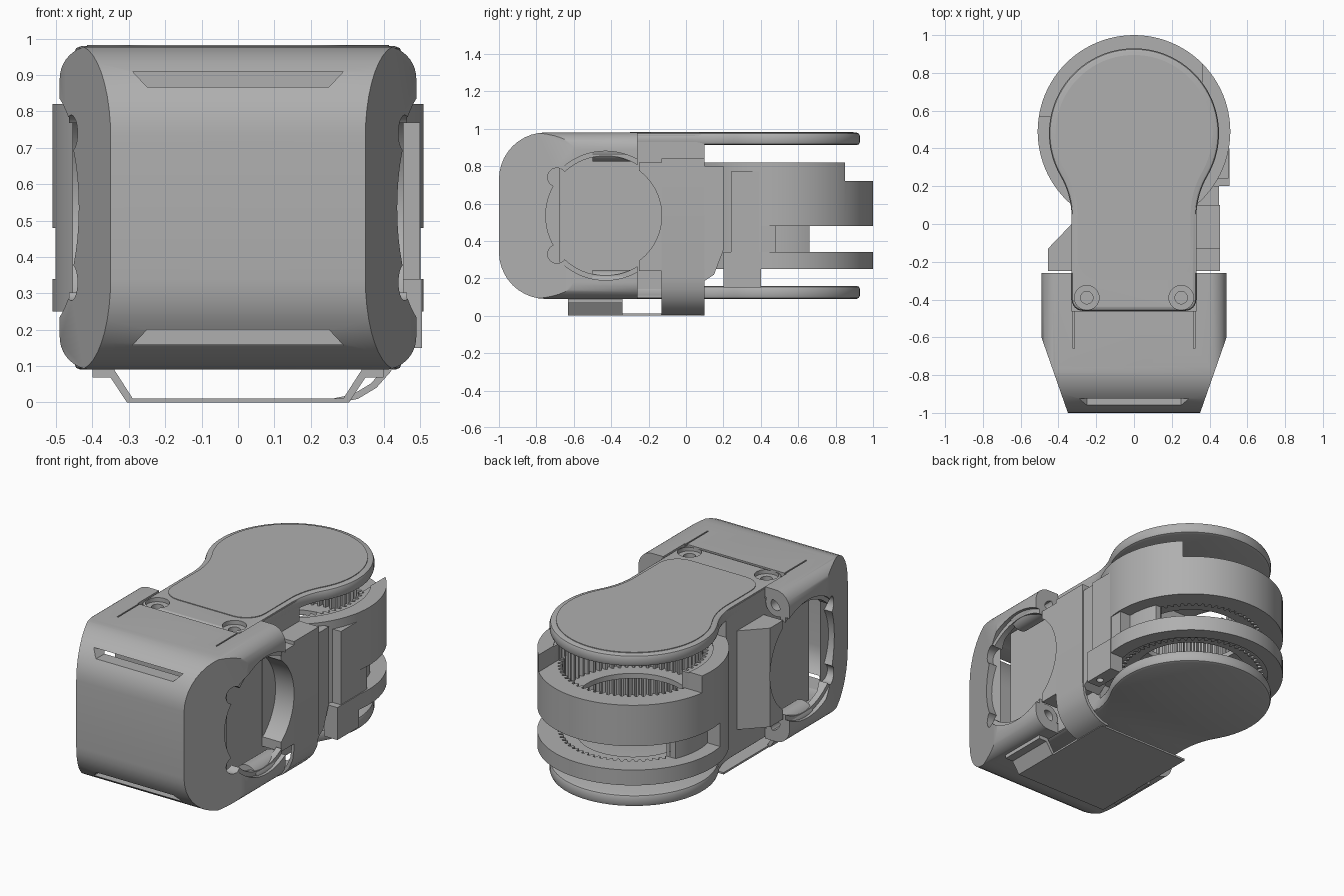
import bpy, bmesh
from math import sin, cos, pi, radians

cube = bpy.data.objects.get("Cube")
if cube:
    bpy.data.objects.remove(cube, do_unlink=True)

grey = bpy.data.materials.new("plain grey")
grey.use_nodes = True
COLOUR = (0.43, 0.43, 0.43, 1)
grey.diffuse_color = COLOUR
grey.node_tree.nodes["Principled BSDF"].inputs["Base Color"].default_value = COLOUR

PLACE = {"x": lambda a, b, d: (d, a, b),
         "y": lambda a, b, d: (a, d, b),
         "z": lambda a, b, d: (a, b, d)}


def prism(name, points, axis, lo, hi):
    """Closed outline extruded along an axis."""
    bm = bmesh.new()
    face = bm.faces.new([bm.verts.new(PLACE[axis](a, b, lo)) for a, b in points])
    new = bmesh.ops.extrude_face_region(bm, geom=[face])["geom"]
    bmesh.ops.translate(bm, vec=PLACE[axis](0, 0, hi - lo),
                        verts=[v for v in new if isinstance(v, bmesh.types.BMVert)])
    bmesh.ops.recalc_face_normals(bm, faces=bm.faces)
    mesh = bpy.data.meshes.new(name)
    bm.to_mesh(mesh)
    bm.free()
    mesh.materials.append(grey)
    obj = bpy.data.objects.new(name, mesh)
    bpy.context.collection.objects.link(obj)
    return obj


def box(name, x, y, z):
    return prism(name, [(x[0], y[0]), (x[1], y[0]), (x[1], y[1]), (x[0], y[1])], "z", *z)


def arc(ca, cb, r, start, end, n):
    angles = [radians(start + (end - start) * i / n) for i in range(n + 1)]
    return [(ca + r * cos(t), cb + r * sin(t)) for t in angles]


def disc(ca, cb, r, n=64):
    return arc(ca, cb, r, 0, 360, n)[:-1]


def round_rect(a0, b0, a1, b1, r_low, r_high, n=10):
    """Rectangle with separate corner radii at its low-a and high-a ends."""
    pts = []
    for a, b, r, start in ((a0 + r_low, b0 + r_low, r_low, 180), (a1 - r_high, b0 + r_high, r_high, 270),
                           (a1 - r_high, b1 - r_high, r_high, 0), (a0 + r_low, b1 - r_low, r_low, 90)):
        pts += arc(a, b, r, start, start + 90, n) if r else [(a, b)]
    return pts


def apply_modifier(obj, mod):
    bpy.context.view_layer.objects.active = obj
    bpy.ops.object.modifier_apply(modifier=mod.name)


def combine(obj, operation, *tools):
    for tool in tools:
        mod = obj.modifiers.new("cut", "BOOLEAN")
        mod.operation, mod.solver, mod.object = operation, "EXACT", tool
        apply_modifier(obj, mod)
        bpy.data.objects.remove(tool, do_unlink=True)
    return obj


def cut(obj, *tools):
    return combine(obj, "DIFFERENCE", *tools)


def bevel(obj, width):
    mod = obj.modifiers.new("edge", "BEVEL")
    mod.width, mod.segments, mod.angle_limit = width, 2, radians(60)
    apply_modifier(obj, mod)


# Main dimensions
MID_Z = 0.535
SIDE_Y = -0.43
RING_Y = 0.49
RING_R = 0.51


def side_hole(r, x0, x1):
    return prism("hole", disc(SIDE_Y, MID_Z, r), "x", x0, x1)


# Front cover: three crossed outlines give the rounded, tapered hollow shell
def shell(name, t, back):
    w, tip = 0.49 - t, 0.35 - t
    body = prism(name, round_rect(-1 + t, 0.09 + t, back, 0.98 - t, 0.25 - t, 0), "x", -1, 1)
    across = prism("across", round_rect(-w, 0.09 + t, w, 0.98 - t, 0.09 - t / 2, 0.09 - t / 2), "y", -2, 1)
    plan = prism("plan", [(-tip, -1 + t), (tip, -1 + t), (w, -0.6), (w, 1), (-w, 1), (-w, -0.6)], "z", -1, 2)
    return combine(body, "INTERSECT", across, plan)


cover = cut(shell("front_cover", 0, -0.26), shell("cavity", 0.06, 0.2))
for s in (-1, 1):
    lo, hi = sorted((s * 0.4, s * 0.6))
    cut(cover, side_hole(0.32, lo, hi))
    lo, hi = sorted((s * 0.465, s * 0.6))
    cut(cover, side_hole(0.345, lo, hi))
    lo, hi = sorted((s * 0.4, s * 0.6))
    for z in (0.74, 0.33):
        cut(cover, prism("notch", disc(-0.69, z, 0.05, 24), "x", lo, hi))
    # Shallow seams on the top of the cover
    cut(cover, box("seam", (s * 0.32 - 0.004, s * 0.32 + 0.004), (-0.66, -0.3), (0.965, 1)))
for z0, z1, long_up in ((0.867, 0.91, True), (0.157, 0.2, False)):
    a, b = (0.25, 0.29) if long_up else (0.29, 0.25)
    cut(cover, prism("slot", [(-a, z0), (a, z0), (b, z1), (-b, z1)], "y", -1.1, -0.8))
for z0, z1 in ((0.9, 1.1), (0, 0.17)):
    cut(cover, box("neck_gap", (-0.33, 0.33), (-0.46, 0), (z0, z1)))

# Screw bosses in the open corners of the cover
bosses = []
for s in (-1, 1):
    for z in (0.895, 0.175):
        boss = prism("screw_boss", disc(s * 0.405, z, 0.07, 32), "y", -0.5, -0.26)
        bosses.append(cut(boss, prism("bore", disc(s * 0.405, z, 0.035, 24), "y", -0.45, 0)))

# Motor inside the cover
motor = box("motor_block", (-0.33, 0.33), (-0.67, -0.13), (0.16, 0.91))


# Keyhole arms above and below the ring
def keyhole(r, half, front, corner):
    cy = 0.48
    rim = arc(0, cy, r, -30, 210, 72)
    ex, ey = rim[0]
    ctrl = (half, ey - (ex - half) * 1.732)
    end = (half, ctrl[1] - 0.12)
    bend = []
    for i in range(9):
        t = i / 8
        bend.append(tuple((1 - t) ** 2 * e + 2 * t * (1 - t) * c + t * t * p
                          for e, c, p in zip(end, ctrl, rim[0])))
    right = arc(half - corner, front + corner, corner, 270, 360, 6) + bend[:-1]
    return right + rim + [(-x, y) for x, y in reversed(right)]


def arm(name, lo, hi):
    obj = prism(name, keyhole(0.45, 0.33, -0.46, 0.06), "z", lo, hi)
    bevel(obj, 0.018)
    return obj


arms = [arm("upper_arm", 0.912, 0.979), arm("lower_arm", 0.09, 0.16)]
for s in (-1, 1):
    cut(arms[0], prism("screw_seat", disc(s * 0.25, -0.39, 0.065, 32), "z", 0.955, 1.1),
        prism("screw_hole", disc(s * 0.25, -0.39, 0.033, 24), "z", 0.8, 1.1))
panel = prism("upper_arm_panel", keyhole(0.415, 0.3, -0.3, 0.12), "z", 0.97, 0.983)

# Neck joining motor, arms and ring
neck = box("neck_block", (-0.33, 0.33), (-0.26, 0.1), (0.1, 0.97))
flange = prism("neck_flange", [(-0.455, -0.25), (0.455, -0.25), (0.455, -0.13), (0.33, 0.0),
                               (-0.33, 0.0), (-0.455, -0.13)], "z", 0.24, 0.82)
cut(flange, side_hole(0.3, 0.335, 0.6), side_hole(0.3, -0.6, -0.335))


# Ring housing with a slot at the back and a lowered rear lip
def teeth(n, r_in, r_out):
    pts = []
    for i in range(n):
        for part, r in ((0, r_in), (0.3, r_in), (0.5, r_out), (0.8, r_out)):
            t = 2 * pi * (i + part) / n
            pts.append((r * cos(t), RING_Y + r * sin(t)))
    return pts


def annulus(name, outer, inner, lo, hi):
    obj = prism(name, disc(0, RING_Y, outer, 96), "z", lo, hi)
    return cut(obj, prism("bore", inner, "z", lo - 1, hi + 1))


def lip_cut():
    return box("lip_gap", (-0.6, 0.36), (0.57, 1.1), (0.72, 1))


ring = annulus("ring_housing", RING_R, disc(0, RING_Y, 0.425, 96), 0.25, 0.82)
cut(ring, lip_cut(), box("slot", (-1, 1), (0.4, 1.2), (0.34, 0.48)))
gear = annulus("toothed_sleeve", 0.43, teeth(64, 0.375, 0.4), 0.26, 0.815)
cut(gear, lip_cut(), box("slot", (-1, 1), (0.66, 1.2), (0.34, 0.48)))
ledges = [annulus("inner_ledge", 0.4, disc(0, RING_Y, 0.3), z, z + 0.03) for z in (0.5, 0.29)]

# Clamp on the left of the ring
clamp = box("clamp_block", (0.42, 0.505), (0.2, 0.4), (0.15, 0.34))
cut(clamp, prism("pin_hole", disc(0.465, 0.26, 0.02, 20), "z", 0, 1))
wall = box("clamp_wall", (0.43, 0.5), (0.24, 0.48), (0.28, 0.77))

# Curved strap from the side down to the bottom sheet
curve = [(0.28, 0), (0.33, 0.01), (0.38, 0.04), (0.42, 0.085), (0.445, 0.14), (0.455, 0.21)]
inner = [(x - 0.015, z + 0.012) for x, z in curve]
strap = prism("side_strap", curve + [(0.455, 0.84), (0.33, 0.84), (0.33, 0.222)] + inner[::-1], "y", -0.13, 0.1)
strap_wing = prism("strap_wing", [(0.09, 0.18), (0.15, 0.22), (0.2, 0.35), (0.2, 0.8), (0.09, 0.8)],
                   "x", 0.33, 0.45)

# Thin bottom tray with sloped sides
tray = box("bottom_sheet", (-0.3, 0.3), (-0.63, 0.08), (0, 0.011))
tray_sides = []
for s in (-1, 1):
    side = [(0.29, 0), (0.305, 0), (0.35, 0.068), (0.4, 0.068), (0.4, 0.09), (0.34, 0.09), (0.29, 0.012)]
    tray_sides.append(prism("tray_side", [(s * x, z) for x, z in side], "y", -0.63, -0.34))

# Smooth curved faces, keep edges sharp
parts = [cover, motor, panel, neck, flange, ring, gear, clamp, wall, strap, strap_wing, tray]
parts += bosses + arms + ledges + tray_sides
for obj in bpy.context.view_layer.objects:
    obj.select_set(obj in parts)
bpy.context.view_layer.objects.active = cover
bpy.ops.object.shade_smooth_by_angle(angle=radians(30))
